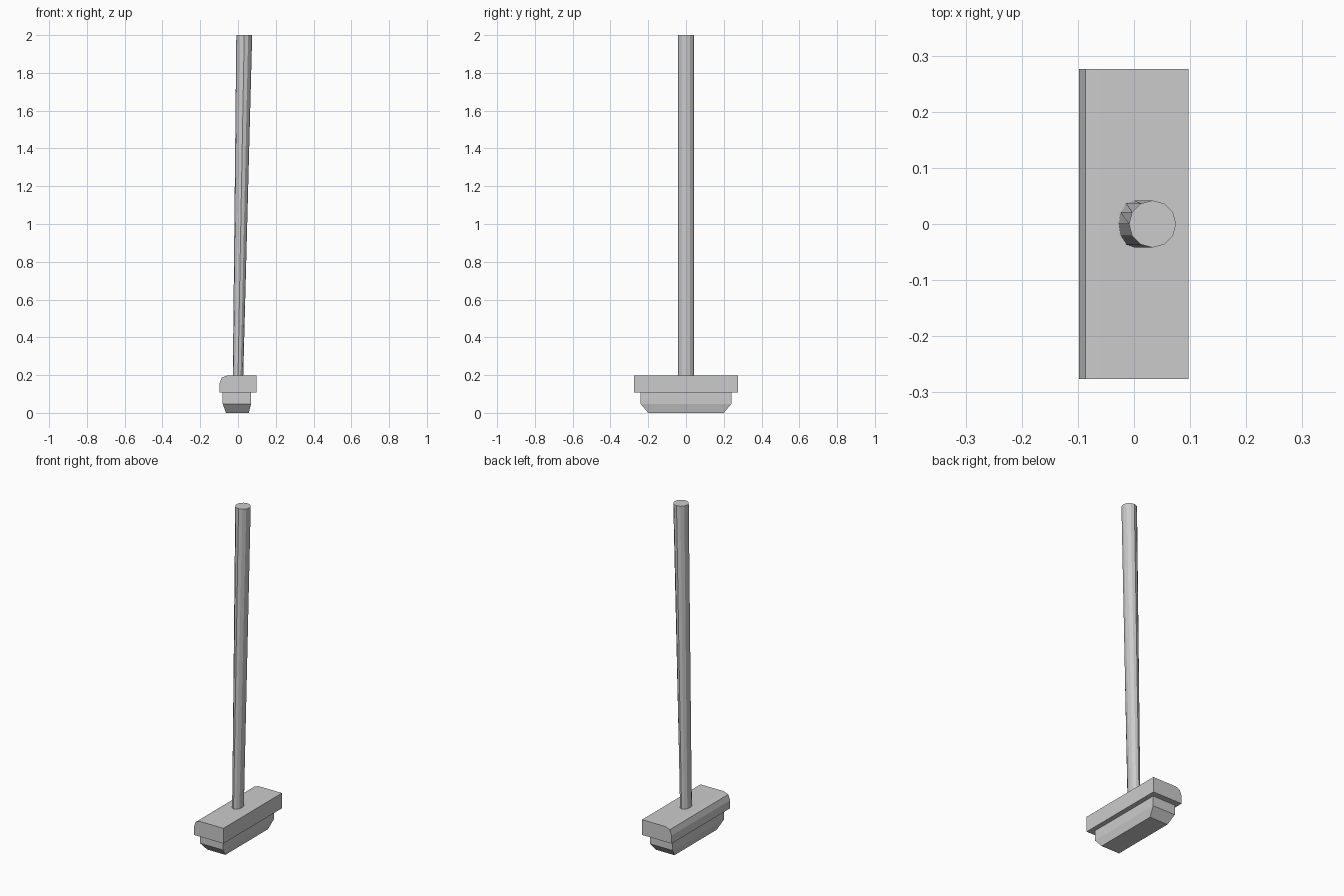
import bpy
import bmesh
from math import cos, sin, pi

cube = bpy.data.objects.get("Cube")
if cube:
    bpy.data.objects.remove(cube, do_unlink=True)

grey = bpy.data.materials.new("plain grey")
grey.use_nodes = True
grey.diffuse_color = (0.6, 0.6, 0.6, 1)
grey.node_tree.nodes["Principled BSDF"].inputs["Base Color"].default_value = (0.6, 0.6, 0.6, 1)


def loft(name, rings):
    """Join equal-length rings of points with side faces and cap both ends."""
    bm = bmesh.new()
    loops = [[bm.verts.new(p) for p in ring] for ring in rings]
    for a, b in zip(loops, loops[1:]):
        for i in range(len(a)):
            j = (i + 1) % len(a)
            bm.faces.new((a[i], a[j], b[j], b[i]))
    bm.faces.new(loops[0])
    bm.faces.new(loops[-1])
    bmesh.ops.recalc_face_normals(bm, faces=bm.faces)
    mesh = bpy.data.meshes.new(name)
    bm.to_mesh(mesh)
    bm.free()
    mesh.materials.append(grey)
    obj = bpy.data.objects.new(name, mesh)
    bpy.context.collection.objects.link(obj)
    return obj


def rectangle(x0, x1, half_y, z):
    return [(x0, -half_y, z), (x1, -half_y, z), (x1, half_y, z), (x0, half_y, z)]


def ellipse(cx, rx, ry, z, sides=12):
    return [(cx + rx * cos(2 * pi * i / sides), ry * sin(2 * pi * i / sides), z)
            for i in range(sides)]


# Head block: side profile with one rounded upper edge, extruded along y
profile = [(-0.098, 0.107), (0.097, 0.107), (0.097, 0.198), (-0.058, 0.198),
           (-0.086, 0.187), (-0.098, 0.155)]
loft("head_block", [[(x, y, z) for x, z in profile] for y in (-0.276, 0.276)])

# Bristles: straight upper band, tapered towards the floor
loft("bristles", [rectangle(-0.064, 0.057, 0.2, 0),
                  rectangle(-0.081, 0.069, 0.241, 0.048),
                  rectangle(-0.081, 0.069, 0.241, 0.108)])

# Handle: leaning twelve-sided pole, flattened at its foot
loft("handle", [ellipse(0.0, 0.0275, 0.042, 0.19),
                ellipse(0.033, 0.042, 0.042, 2.0)])
